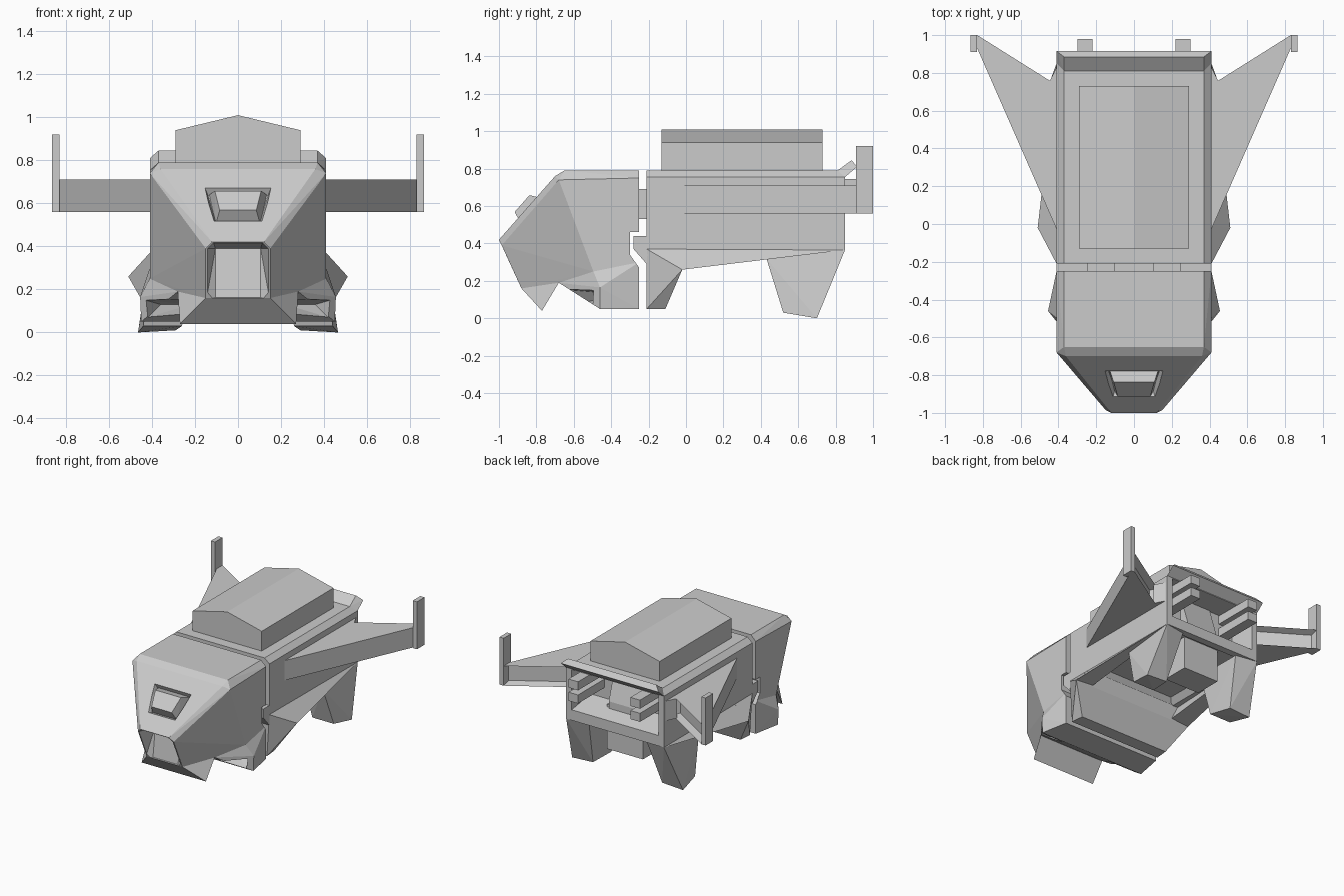
import bpy, bmesh
from math import radians
from mathutils import Vector

cube = bpy.data.objects.get("Cube")
if cube:
    bpy.data.objects.remove(cube)

grey = bpy.data.materials.new("hull_grey")
grey.use_nodes = True
grey.diffuse_color = (0.6, 0.6, 0.6, 1)
grey.node_tree.nodes["Principled BSDF"].inputs["Base Color"].default_value = (0.6, 0.6, 0.6, 1)


def hull(name, pts, sides=(1, -1), recess=None):
    """Faceted convex solid; the points are repeated on each given side."""
    bm = bmesh.new()
    for s in sides:
        for x, y, z in pts:
            bm.verts.new((x * s, y, z))
    out = bmesh.ops.convex_hull(bm, input=bm.verts)
    junk = set(out["geom_interior"]) | set(out["geom_unused"])
    bmesh.ops.delete(bm, geom=[v for v in junk if isinstance(v, bmesh.types.BMVert)], context="VERTS")
    bmesh.ops.dissolve_limit(bm, angle_limit=radians(1), verts=bm.verts, edges=bm.edges)
    bmesh.ops.recalc_face_normals(bm, faces=bm.faces)
    if recess:
        face = max(bm.faces, key=lambda f: f.normal.y)
        bmesh.ops.inset_individual(bm, faces=[face], thickness=recess, depth=-2 * recess)
    mesh = bpy.data.meshes.new(name)
    bm.to_mesh(mesh)
    bm.free()
    mesh.materials.append(grey)
    obj = bpy.data.objects.new(name, mesh)
    bpy.context.collection.objects.link(obj)
    return obj


def slab(x, profile):
    """Points of a side profile at one or more widths."""
    widths = x if isinstance(x, tuple) else (x,)
    return [(w, y, z) for w in widths for y, z in profile]


def rect(y0, y1, z0, z1):
    return [(y0, z0), (y1, z0), (y1, z1), (y0, z1)]


def pair(name, pts, **kw):
    for side, s in (("left", 1), ("right", -1)):
        hull(side + "_" + name, pts, (s,), **kw)


def cut(obj, name, pts, sides=(1, -1)):
    cutter = hull(name, pts, sides)
    cutter.hide_render = True
    cutter.hide_viewport = True
    cutter.display_type = "WIRE"
    mod = obj.modifiers.new(name, "BOOLEAN")
    mod.operation = "DIFFERENCE"
    mod.solver = "EXACT"
    mod.object = cutter


# Head shell with back notch, mouth recess and window pit
head = hull("head", [
    (.37, -.65, .79), (.37, -.25, .79), (.36, -.7, .76), (.41, -.68, .74), (.41, -.25, .75),
    (.12, -1, .42), (.15, -.985, .39), (.15, -.88, .16), (.28, -.68, .19),
    (.41, -.495, .25), (.41, -.25, .25)])
notch = [(-.3, .46), (-.3, .34), (-.25, .27), (-.2, .2), (-.2, .46)]
cut(head, "head_notch_cutter", slab(.6, notch))
cut(head, "mouth_cutter", [
    (.115, -1.02, .42), (.147, -1.01, .39), (.147, -.9, .155),
    (.105, -.84, .39), (.105, -.87, .155)])

# Window: a pit in the sloping brow with a raised tapered block inside
normal = Vector((0, -.75, .66))


def brow(half_width, z, lift):
    base = Vector((half_width, -1 + (z - .42) * .88, z))
    return tuple(base + normal * lift)


cut(head, "window_cutter", [brow(.175, .69, .06), brow(.13, .495, .06),
                            brow(.14, .66, -.035), brow(.1, .53, -.035)])
hull("window_block", [brow(.135, .665, -.04), brow(.105, .525, -.04),
                      brow(.108, .635, .035), brow(.085, .545, .035)])

# Chin and lower cheeks, flared and hollowed by a forward scoop on each side
hull("chin", [(.15, -.88, .16), (.27, -.77, .04), (.28, -.68, .19), (.13, -.8, .16)])
cheeks = hull("lower_cheeks", [
    (.28, -.68, .19), (.41, -.495, .25), (.455, -.46, .165), (.45, -.46, .05),
    (.41, -.25, .05), (.41, -.25, .3)])
cut(cheeks, "cheek_notch_cutter", slab(.6, notch))
for s in (1, -1):
    cut(cheeks, "scoop_cutter", [
        (.28, -.72, .16), (.43, -.5, .15), (.42, -.5, .07), (.2, -.6, .07),
        (.36, -.36, .13), (.22, -.36, .13)], (s,))

# Neck link between the two sections
pair("neck_link", slab((.1, .25), rect(-.27, -.2, .53, .69)))

# Rear body with a shallow belly recess and an open back
body = hull("body", slab(.41, rect(-.21, .85, .365, .755)) + slab(.37, rect(-.21, .85, .5, .79)))
cut(body, "belly_cutter", slab(.36, rect(-.02, .8, .3, .36)) + slab(.32, [(.02, .41), (.76, .41)]))
cut(body, "rear_opening_cutter", slab(.37, [(.9, .43), (.9, .75)]) + slab(.34, [(.66, .5), (.66, .75)]))
hull("front_bulkhead", [(.41, -.21, .37), (.39, -.21, .05), (.38, -.11, .05),
                        (.51, -.02, .26), (.41, 0, .37)])
hull("body_tab", slab(.41, [(-.28, .44), (-.28, .37), (-.21, .29), (-.2, .44)]))
pair("side_skirt", [(.41, -.21, .37), (.51, -.02, .26), (.41, .85, .365),
                    (.36, -.02, .27), (.36, .85, .365)])

# Roof cabin and tail flap
hull("roof_cabin", slab(.29, rect(-.13, .73, .78, .94)) + slab(0, [(-.13, 1.01), (.73, 1.01)]))
hull("tail_flap", slab(.37, [(.81, .79), (.885, .845)]) + slab(.41, [(.915, .81), (.85, .755)]))

# Engine block hanging through the floor, its sloped outlet and exhaust bars
hull("engine_block", slab(.15, rect(.52, .73, .16, .5)))
hull("engine_outlet", slab(.13, [(.6, .45), (.74, .45), (.74, .53), (.67, .75), (.6, .75)]))
for level, z in (("lower", .58), ("upper", .68)):
    pair(level + "_exhaust_bar", slab((.22, .3), rect(.64, .98, z, z + .065)))

# Wings with a channelled trailing edge, root fairings and upright tips
wing_plan = [(.4, -.05), (.4, .73), (.83, 1), (.83, .93)]
pair("wing", [(x, y, z) for x, y in wing_plan for z in (.56, .71)], recess=.025)
pair("wing_fairing", [(x, y, z) for x, y in ((.4, .7), (.4, .85), (.45, .75)) for z in (.56, .71)])
pair("wing_tip", slab((.83, .865), rect(.91, 1, .56, .92)))

# Hind legs
pair("hind_leg", [(.41, .43, .32), (.41, .85, .365), (.22, .46, .35), (.24, .82, .365),
                  (.44, .52, .03), (.465, .7, 0), (.26, .52, .03), (.29, .7, .01)])
